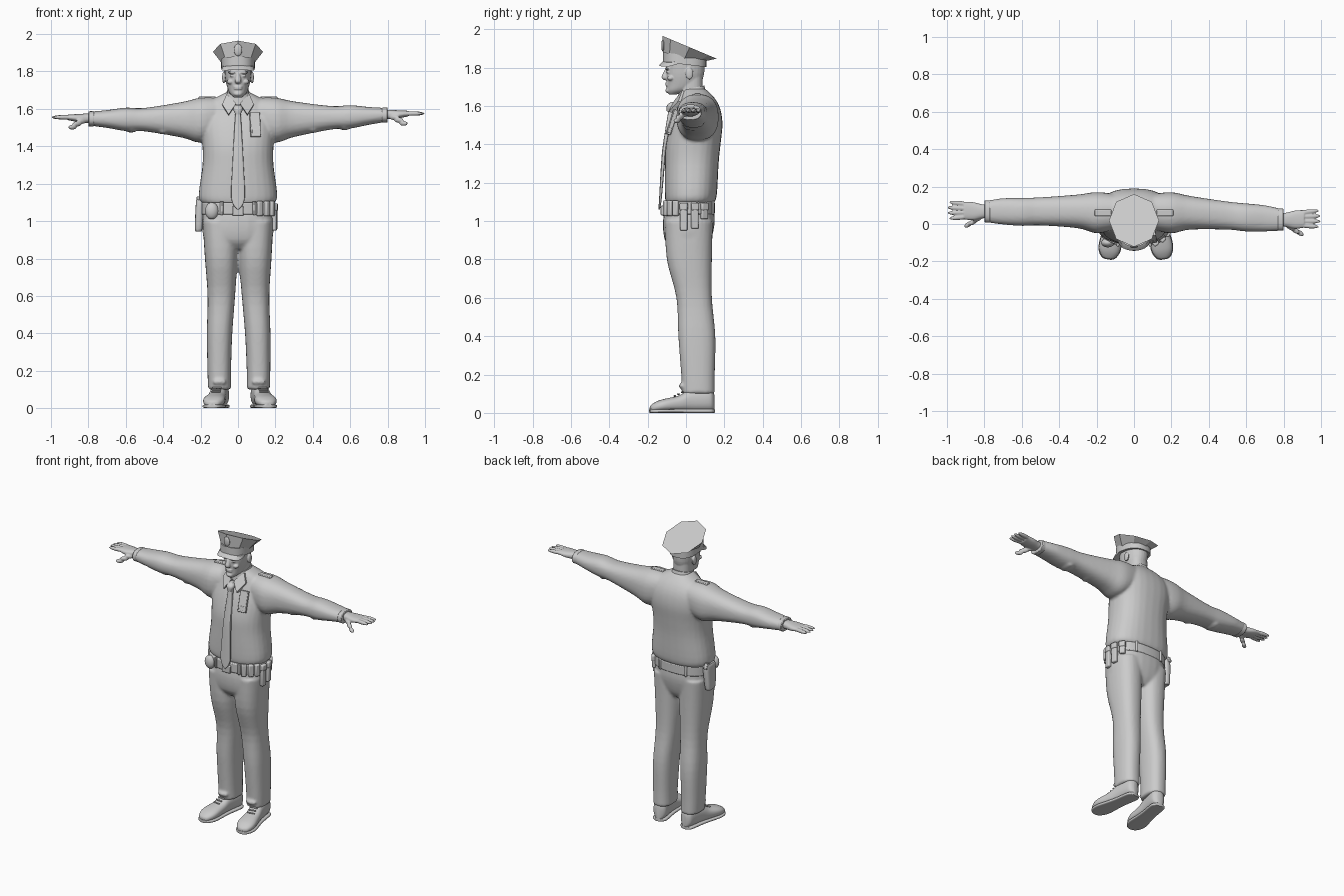
import bpy, bmesh
from math import cos, sin, tau, radians, copysign
from mathutils import Matrix, Vector

if "Cube" in bpy.data.objects:
    bpy.data.objects.remove(bpy.data.objects["Cube"])

grey = bpy.data.materials.new("plain grey")
grey.use_nodes = True
colour = (.6, .6, .6, 1)
grey.diffuse_color = colour
grey.node_tree.nodes["Principled BSDF"].inputs["Base Color"].default_value = colour

SIDES = {"left": 1, "right": -1}


def finish(name, bm, voxel=None, smooth_angle=40, bevel=None):
    """Turn a bmesh into an object; a voxel size fuses its overlapping pieces."""
    bmesh.ops.recalc_face_normals(bm, faces=bm.faces)
    mesh = bpy.data.meshes.new(name)
    bm.to_mesh(mesh)
    bm.free()
    mesh.materials.append(grey)
    part = bpy.data.objects.new(name, mesh)
    bpy.context.collection.objects.link(part)
    bpy.ops.object.select_all(action='DESELECT')
    part.select_set(True)
    bpy.context.view_layer.objects.active = part
    if smooth_angle:
        bpy.ops.object.shade_smooth_by_angle(angle=radians(smooth_angle))
    if voxel:
        fuse = part.modifiers.new("fuse", 'REMESH')
        fuse.mode, fuse.voxel_size, fuse.use_smooth_shade = 'VOXEL', voxel, True
        relax = part.modifiers.new("relax", 'SMOOTH')
        relax.iterations = 3
    if bevel:
        soften = part.modifiers.new("soften", 'BEVEL')
        soften.width, soften.segments = bevel, 2


def round_square(angle, power):
    """Point on a unit superellipse; higher powers are boxier."""
    c, s = cos(angle), sin(angle)
    return copysign(abs(c) ** (2 / power), c), copysign(abs(s) ** (2 / power), s)


def between(before, start, end, after, t):
    """Smooth interpolation of two rings, guided by their neighbours."""
    rings = (Vector(r) for r in (before, start, end, after))
    a, b, c, d = rings
    slope_in, slope_out = (c - a) / 2, (d - b) / 2
    blend = t * t * (3 - 2 * t)
    return (b.lerp(c, blend) + slope_in * t * (1 - t) ** 2
            - slope_out * t * t * (1 - t))


def loft(bm, rings, axis='z', power=2.4, sides=28, steps=4):
    """Skin rings of (position, u low, u high, v low, v high) along an axis."""
    dense = []
    for i, (start, end) in enumerate(zip(rings, rings[1:])):
        before, after = rings[max(i - 1, 0)], rings[min(i + 2, len(rings) - 1)]
        dense += [between(before, start, end, after, k / steps) for k in range(steps)]
    dense.append(rings[-1])
    loops = []
    for along, u_low, u_high, v_low, v_high in dense:
        loop = []
        for k in range(sides):
            c, s = round_square(tau * k / sides, power)
            u = (u_low + u_high + c * (u_high - u_low)) / 2
            v = (v_low + v_high + s * (v_high - v_low)) / 2
            place = {'x': (along, u, v), 'y': (u, along, v), 'z': (u, v, along)}
            loop.append(bm.verts.new(place[axis]))
        loops.append(loop)
    for low, high in zip(loops, loops[1:]):
        for k in range(sides):
            bm.faces.new((low[k - 1], low[k], high[k], high[k - 1]))
    bm.faces.new(loops[0])
    bm.faces.new(loops[-1])
    return [vert for loop in loops for vert in loop]


def even(rows):
    """Rings symmetric in x from (height, half width, front, back)."""
    return [(z, -w, w, front, back) for z, w, front, back in rows]


def ball(bm, at, size, turn=0):
    matrix = (Matrix.Translation(at) @ Matrix.Rotation(radians(turn), 4, 'Z')
              @ Matrix.Diagonal((*size, 1)))
    return bmesh.ops.create_uvsphere(bm, u_segments=20, v_segments=12, radius=1, matrix=matrix)["verts"]


def box(name, at, size, tilt=0, turn=0, bevel=.004):
    bm = bmesh.new()
    matrix = (Matrix.Translation(at) @ Matrix.Rotation(radians(turn), 4, 'Z')
              @ Matrix.Rotation(radians(tilt), 4, 'X') @ Matrix.Diagonal((*size, 1)))
    bmesh.ops.create_cube(bm, size=1, matrix=matrix)
    finish(name, bm, bevel=bevel)


def pose_arm(verts, side):
    """Mirror an arm; the right one sits lower and further back."""
    for vert in verts:
        if side < 0:
            ramp = min(max((vert.co.x - .2) / .6, 0), 1)
            vert.co += Vector((0, .045, -.02)) * ramp
        vert.co.x *= side


# Shirt: torso and both sleeves fused
bm = bmesh.new()
loft(bm, even([(1.09, .18, -.1, .14), (1.13, .21, -.11, .16), (1.3, .19, -.11, .17),
               (1.4, .19, -.105, .18), (1.5, .2, -.08, .19), (1.58, .19, -.05, .18),
               (1.64, .15, -.03, .15), (1.69, .06, -.02, .1)]))
for side in SIDES.values():
    sleeve = [(.1, -.03, .16, 1.46, 1.66), (.2, -.05, .17, 1.42, 1.66), (.3, -.03, .15, 1.45, 1.64),
              (.5, -.03, .12, 1.49, 1.615), (.6, -.04, .11, 1.495, 1.62), (.7, -.04, .1, 1.515, 1.61),
              (.79, -.035, .08, 1.53, 1.605)]
    pose_arm(loft(bm, sleeve, axis='x'), side)
    # Soft folds under the sleeve
    for x, z in ((.57, 1.5), (.4, 1.485)):
        pose_arm(ball(bm, (x, .04, z), (.03, .05, .014)), side)
finish("shirt", bm, voxel=.009)

# Hands with spread fingers, and cuffs
for label, side in SIDES.items():
    bm = bmesh.new()
    palm = [(.76, -.01, .06, 1.545, 1.595), (.81, -.015, .06, 1.545, 1.595), (.86, -.025, .072, 1.55, 1.592),
            (.91, -.02, .075, 1.56, 1.59)]
    pose_arm(loft(bm, palm, axis='x'), side)
    for k in range(4):
        length = .067 - .005 * abs(k - 1.5)
        at = (1 - length - .01 * (k in (0, 3)), .025 * k - .01, 1.575)
        pose_arm(ball(bm, at, (length, .013, .012), turn=4 * k - 5), side)
    for x, y, z, size in ((.835, -.015, 1.555, .03), (.86, -.033, 1.54, .028), (.885, -.047, 1.522, .026)):
        pose_arm(ball(bm, (x, y, z), (size, size / 2, size / 2), turn=-35), side)
    finish(label + "_hand", bm, voxel=.0045)
    bm = bmesh.new()
    pose_arm(loft(bm, [(x, -.036, .082, 1.526, 1.607) for x in (.77, .8)], axis='x', steps=1), side)
    finish(label + "_cuff", bm, bevel=.004)

# Trousers: hips and both legs fused
bm = bmesh.new()
loft(bm, even([(.85, .11, -.07, .1), (.9, .18, -.11, .13), (1, .19, -.12, .15), (1.11, .18, -.1, .14)]))
for side in SIDES.values():
    leg = loft(bm, [(.1, .042, .165, -.02, .15), (.2, .042, .168, -.025, .15), (.4, .034, .17, -.04, .153),
                    (.6, .018, .165, -.05, .135), (.8, .004, .178, -.1, .135), (1, 0, .19, -.11, .14)])
    # Cloth breaking over the shoe
    leg += ball(bm, (.105, -.025, .14), (.04, .012, .014))
    for vert in leg:
        vert.co.x = side * vert.co.x + .006 * max(0, 1 - vert.co.z)
finish("trousers", bm, voxel=.009)

# Shoes with soles and laces, toes turned out
shoe = [(-.25, .014, .034), (-.24, .035, .045), (-.21, .053, .062), (-.17, .058, .074), (-.1, .05, .09),
        (-.04, .045, .12), (.05, .045, .13), (.075, .036, .12), (.087, .018, .1)]
for label, side in SIDES.items():
    turn = 9 * side
    stance = Matrix.Translation((.11 * side + .01, .06, 0)) @ Matrix.Rotation(radians(turn), 4, 'Z')
    for name, power, shape in (
            ("shoe", 2.4, [(y, -w, w, .008, top) for y, w, top in shoe]),
            ("sole", 4, [(y * 1.01, -w - .003, w + .003, 0, .02) for y, w, top in shoe])):
        bm = bmesh.new()
        loft(bm, shape, axis='y', power=power)
        bm.transform(stance)
        finish(f"{label}_{name}", bm, smooth_angle=60)
    for k in range(4):
        at = stance @ Vector((0, .02 * k - .12, .01 * k + .088))
        box(f"{label}_lace_{k}", at, (.05, .008, .008), tilt=25, turn=turn, bevel=.003)

# Head: skull, neck, ears and features fused
bm = bmesh.new()
loft(bm, even([(1.66, .02, -.09, -.05), (1.68, .042, -.1, .02), (1.71, .056, -.1, .07),
               (1.77, .069, -.104, .095), (1.86, .075, -.1, .095)]), power=2.2)
loft(bm, even([(z, .057, -.035, .087) for z in (1.6, 1.75)]))
loft(bm, even([(1.735, .01, -.115, -.09), (1.75, .018, -.128, -.09), (1.79, .008, -.11, -.09)]), sides=16)
ball(bm, (0, -.09, 1.68), (.024, .018, .014))
for z in (1.708, 1.718):
    ball(bm, (0, -.097, z), (.024, .011, .006))
for side in SIDES.values():
    features = {"brow": ((.03, -.098, 1.795), (.026, .012, .007)), "cheek": ((.04, -.08, 1.745), (.02, .018, .014)),
                "eye": ((.03, -.093, 1.777), (.014, .011, .007)), "ear": ((.076, .018, 1.768), (.009, .02, .032))}
    for (x, y, z), size in features.values():
        ball(bm, (x * side, y, z), size)
finish("head", bm, voxel=.004)

# Cap: band, flared faceted crown with a sloping top, visor and badge
bm = bmesh.new()
for vert in loft(bm, even([(z, .09, -.12, .106) for z in (1.815, 1.865)]), steps=1):
    vert.co.z -= .12 * vert.co.y
finish("cap_band", bm)
bm = bmesh.new()
for vert in loft(bm, even([(1.845, .09, -.12, .106), (1.905, .134, -.122, .16)]), power=2, sides=8, steps=1):
    vert.co.z -= (.12 if vert.co.z < 1.86 else .42) * (vert.co.y - .02)
finish("cap_crown", bm, smooth_angle=None)
bm = bmesh.new()
for vert in loft(bm, even([(1.838, .084, -.12, 0), (1.822, .088, -.142, 0)]), steps=1):
    vert.co.z += .25 * (vert.co.y + .1) - 2.5 * vert.co.x ** 2
finish("cap_visor", bm)
bm = bmesh.new()
ball(bm, (0, -.12, 1.915), (.022, .009, .032))
finish("cap_badge", bm)

# Collar band and folded points, shoulder straps
bm = bmesh.new()
for vert in loft(bm, even([(1.64, .08, -.045, .11), (1.695, .06, -.037, .095)])):
    vert.co.z += .2 * (vert.co.y - .04)
finish("collar_band", bm)
for label, side in SIDES.items():
    bm = bmesh.new()
    corners = ((.01, -.06, 1.63), (.05, -.09, 1.57), (.085, -.04, 1.625), (.06, -.02, 1.68))
    flap = bm.faces.new([bm.verts.new((x * side, y, z)) for x, y, z in corners])
    extruded = bmesh.ops.extrude_face_region(bm, geom=[flap])["geom"]
    bmesh.ops.translate(bm, vec=(0, .02, -.006), verts=[g for g in extruded if isinstance(g, bmesh.types.BMVert)])
    finish(label + "_collar_point", bm)
    box(label + "_shoulder_strap", (.165 * side, .06, 1.655), (.09, .034, .022))

# Necktie
bm = bmesh.new()
loft(bm, even([(1.57, .014, -.1, -.07), (1.6, .026, -.1, -.05), (1.62, .016, -.08, -.04)]), sides=16)
finish("tie_knot", bm)
bm = bmesh.new()
loft(bm, even([(1.06, .002, -.144, -.136), (1.12, .036, -.14, -.126), (1.3, .03, -.13, -.11),
               (1.4, .025, -.12, -.1), (1.585, .014, -.09, -.06)]), power=4, sides=16)
finish("tie_blade", bm)

# Chest badge on its pocket
box("pocket_badge", (.092, -.073, 1.515), (.055, .022, .135), tilt=-18, turn=8)
box("pocket_badge_bar", (.098, -.088, 1.475), (.05, .02, .03), tilt=-14, turn=8)

# Belt and buckle
bm = bmesh.new()
loft(bm, even([(z, .195, -.12, .15) for z in (1.035, 1.1)]), sides=40, steps=1)
finish("belt", bm, bevel=.006)
box("belt_buckle", (0, -.124, 1.055), (.06, .016, .05))


def belt_gear(name, angle, size, top, bevel=.007):
    """Hang a box on the belt; its depth points away from the body."""
    c, s = round_square(radians(angle), 2.4)
    at = (.197 * c, .015 + .135 * s, top - size[2] / 2)
    box(name, at, size, turn=angle, bevel=bevel)


# Belt gear: keepers, pouches, round case and holster
for angle in (-112, -68, 65, 115):
    belt_gear("belt_keeper", angle, (.016, .016, .072), top=1.105, bevel=.004)
for angle in (-58, -42, -26):
    belt_gear("magazine_pouch", angle, (.028, .032, .08), top=1.107)
for angle, height in ((-8, .14), (10, .13), (32, .08)):
    belt_gear("side_pouch", angle, (.026, .038, height), top=1.09)
    belt_gear("side_pouch_flap", angle, (.034, .042, .04), top=1.095)
bm = bmesh.new()
ball(bm, (-.14, -.1, 1.055), (.036, .025, .045))
finish("round_case", bm)
bm = bmesh.new()
loft(bm, [(.945, -.22, -.2, .02, .07), (.96, -.23, -.19, 0, .08), (1.1, -.225, -.18, -.01, .09),
          (1.115, -.215, -.19, .01, .07)], power=3.5, sides=20)
finish("holster", bm)
box("holster_grip", (-.21, .07, 1.105), (.022, .05, .04), tilt=25)
